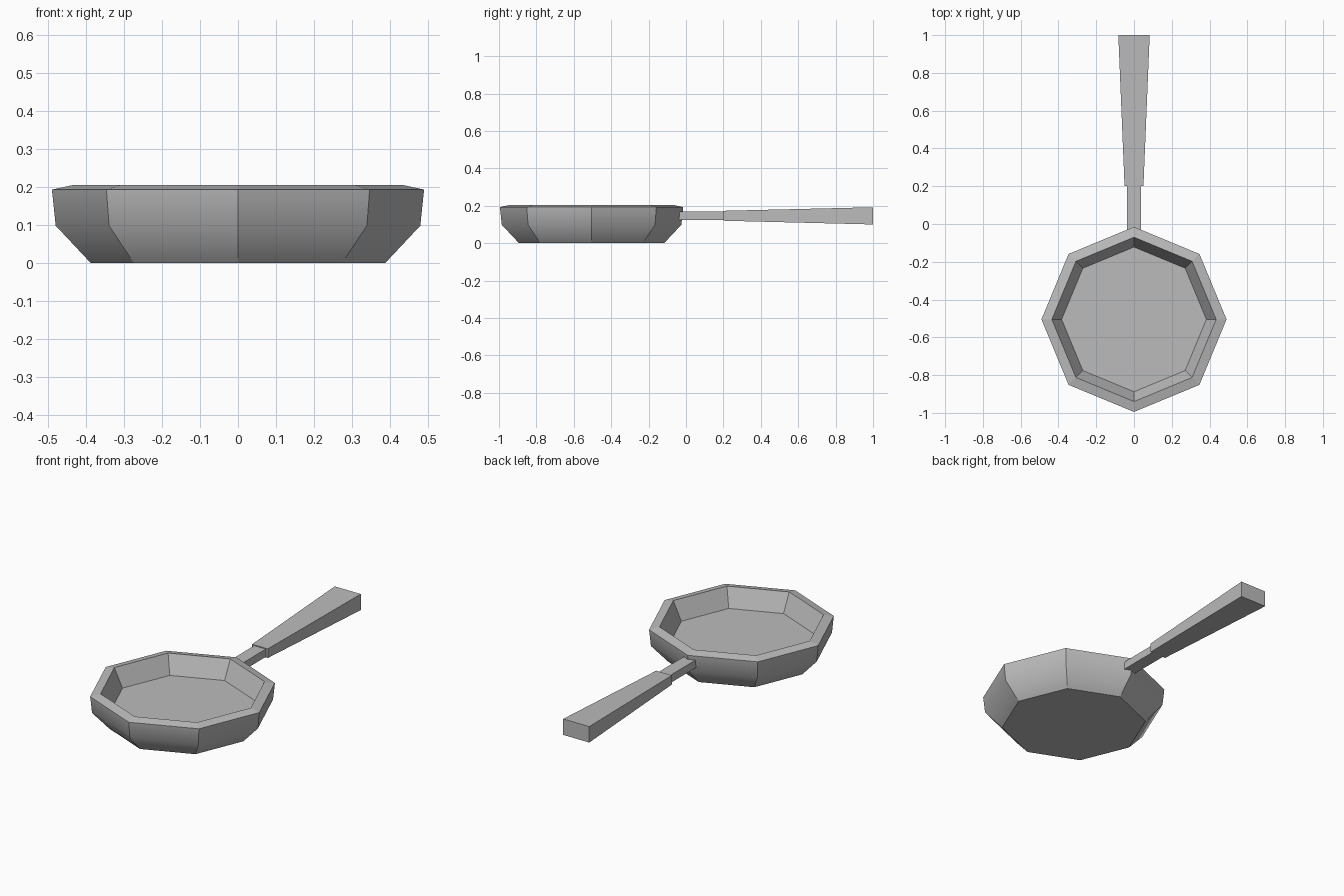
import bpy
import bmesh
from math import cos, sin, pi

cube = bpy.data.objects.get("Cube")
if cube:
    bpy.data.objects.remove(cube, do_unlink=True)

GREY = (0.5, 0.5, 0.5, 1)
metal = bpy.data.materials.new("plain grey")
metal.use_nodes = True
metal.diffuse_color = GREY
metal.node_tree.nodes["Principled BSDF"].inputs["Base Color"].default_value = GREY

SIDES = 8
PAN_Y = -0.505


def finish(bm, name):
    bmesh.ops.recalc_face_normals(bm, faces=bm.faces[:])
    mesh = bpy.data.meshes.new(name)
    bm.to_mesh(mesh)
    bm.free()
    mesh.materials.append(metal)
    obj = bpy.data.objects.new(name, mesh)
    bpy.context.collection.objects.link(obj)
    return obj


def loft(bm, rings):
    """Bridge successive closed rings and cap both ends."""
    for low, high in zip(rings, rings[1:]):
        n = len(low)
        for i in range(n):
            j = (i + 1) % n
            bm.faces.new((low[i], low[j], high[j], high[i]))
    bm.faces.new(rings[0])
    bm.faces.new(rings[-1])


def tapered_bar(name, start, end):
    """Bar along y; each end is (y, half width, bottom z, top z)."""
    bm = bmesh.new()
    rings = []
    for y, w, low, high in (start, end):
        corners = ((-w, low), (w, low), (w, high), (-w, high))
        rings.append([bm.verts.new((x, y, z)) for x, z in corners])
    loft(bm, rings)
    return finish(bm, name)


# Octagonal pan: base, flared wall, sloping rim, inner wall, floor
profile = [(0.388, 0), (0.48, 0.098), (0.49, 0.193), (0.435, 0.205), (0.383, 0.1)]
bm = bmesh.new()
rings = []
for r, z in profile:
    angles = [2 * pi * i / SIDES for i in range(SIDES)]
    rings.append([bm.verts.new((r * cos(a), PAN_Y + r * sin(a), z)) for a in angles])
loft(bm, rings)

# Only the bend around the outer wall is soft; all other edges are crisp
bend = set(rings[1])
for face in bm.faces:
    face.smooth = True
for edge in bm.edges:
    edge.smooth = all(v in bend for v in edge.verts)
finish(bm, "pan_body")

# Handle: slim neck let into the wall, then a widening grip
tapered_bar("handle_neck", (-0.06, 0.037, 0.123, 0.168), (0.21, 0.037, 0.123, 0.168))
tapered_bar("handle_grip", (0.2, 0.05, 0.12, 0.173), (1.0, 0.083, 0.1, 0.192))
